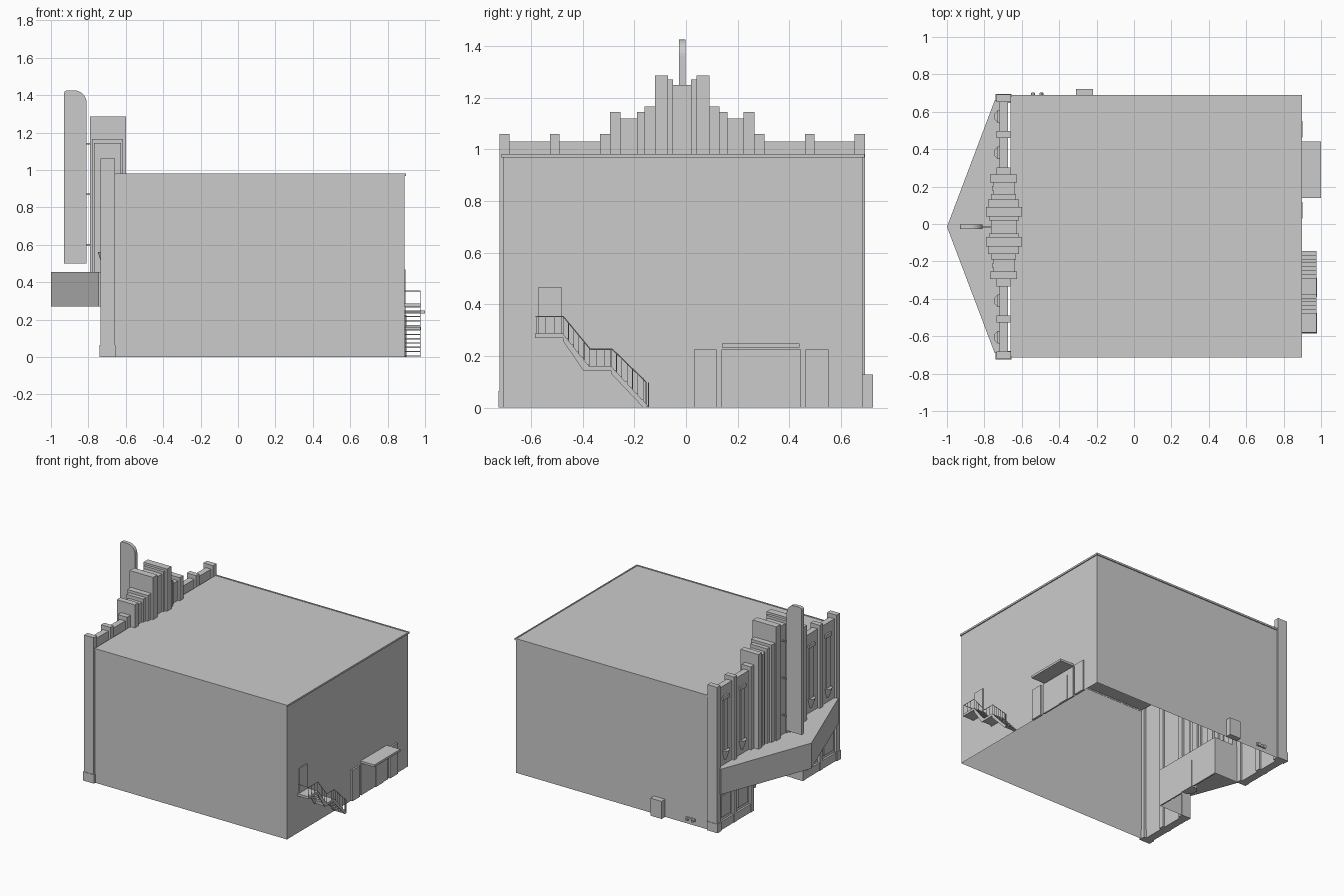
import bpy, bmesh, math
from mathutils import Vector

if "Cube" in bpy.data.objects:
    bpy.data.objects.remove(bpy.data.objects["Cube"])

C = -0.015  # facade centre line in y


def finish(name, bm):
    me = bpy.data.meshes.new(name)
    bm.to_mesh(me)
    bm.free()
    ob = bpy.data.objects.new(name, me)
    bpy.context.collection.objects.link(ob)
    return ob


def box(name, x, y, z, skip=()):
    """Box from ranges; skip lists outward directions whose face is left open."""
    bm = bmesh.new()
    bmesh.ops.create_cube(bm, size=1)
    bm.normal_update()
    gone = [f for f in bm.faces if any(f.normal.dot(Vector(s)) > 0.9 for s in skip)]
    bmesh.ops.delete(bm, geom=gone, context='FACES')
    for v in bm.verts:
        v.co = [r[0] + (p + 0.5) * (r[1] - r[0]) for p, r in zip(v.co, (x, y, z))]
    return finish(name, bm)


def pair(name, x, d, z):
    """Two boxes mirrored about the facade centre line."""
    for s, side in ((-1, "left"), (1, "right")):
        box(f"{name}_{side}", x, sorted((C + s * d[0], C + s * d[1])), z)


def prism(name, pts, vec):
    """Polygon extruded along vec."""
    bm = bmesh.new()
    f = bm.faces.new([bm.verts.new(p) for p in pts])
    r = bmesh.ops.extrude_face_region(bm, geom=[f])
    bmesh.ops.translate(bm, vec=vec, verts=[g for g in r["geom"] if isinstance(g, bmesh.types.BMVert)])
    # keep the starting cap so the solid is closed
    if not f.is_valid:
        bm.faces.new([v for v in bm.verts][:len(pts)])
    bmesh.ops.recalc_face_normals(bm, faces=bm.faces)
    return finish(name, bm)


def rod(name, a, b, r=0.002, r2=None, n=6):
    a, b = Vector(a), Vector(b)
    bm = bmesh.new()
    bmesh.ops.create_cone(bm, cap_ends=True, segments=n, radius1=r,
                          radius2=r if r2 is None else r2, depth=(b - a).length)
    q = (b - a).to_track_quat('Z', 'Y')
    for v in bm.verts:
        v.co = q @ v.co + (a + b) / 2
    return finish(name, bm)


# main hall: open underneath and behind the facade
DOWN, FRONT = (0, 0, -1), (-1, 0, 0)
box("hall_shell", (-0.66, 0.89), (-0.708, 0.683), (0, 0.977), (DOWN, FRONT))
for i, (x, y) in enumerate((((-0.655, 0.897), (-0.715, -0.706)), ((-0.655, 0.897), (0.681, 0.69)),
                            ((0.888, 0.897), (-0.706, 0.681)))):
    box(f"roof_trim_{i}", x, y, (0.968, 0.981))

# stepped facade piers: distance from centre, top height, depth range
piers = [(0.035, 0.055, 1.27, -0.775, -0.615), (0.055, 0.105, 1.285, -0.79, -0.60),
         (0.105, 0.145, 1.165, -0.78, -0.615), (0.145, 0.175, 1.145, -0.765, -0.63),
         (0.175, 0.238, 1.12, -0.75, -0.64), (0.238, 0.28, 1.145, -0.77, -0.625)]
box("centre_pier", (-0.765, -0.625), (C - 0.035, C + 0.035), (0.27, 1.25))
for i, (d0, d1, top, x0, x1) in enumerate(piers):
    pair(f"stepped_pier_{i}", (x0, x1), (d0, d1), (0.27, top))
pair("pier_rib", (-0.76, -0.74), (0.195, 0.218), (0.45, 1.12))

# side wings, pilasters and plinths
pair("wing_wall", (-0.718, -0.675), (0.28, 0.70), (0, 1.03))
pair("inner_pilaster", (-0.735, -0.66), (0.28, 0.318), (0, 1.06))
pair("middle_pilaster", (-0.735, -0.66), (0.475, 0.512), (0, 1.06))
pair("end_pilaster", (-0.735, -0.658), (0.668, 0.707), (0, 1.06))
pair("end_plinth", (-0.741, -0.654), (0.663, 0.71), (0, 0.065))
pair("wing_plinth", (-0.732, -0.71), (0.285, 0.668), (0, 0.06))
for i, d in enumerate((0.396, 0.59)):
    pair(f"poster_frame_{i}", (-0.727, -0.71), (d - 0.055, d + 0.055), (0.085, 0.24))
    pair(f"bay_strip_{i}", (-0.724, -0.71), (d - 0.022, d + 0.022), (0.54, 0.93))
    pair(f"bay_cap_{i}", (-0.73, -0.71), (d - 0.034, d + 0.034), (0.93, 0.955))
    for s in (-1, 1):
        y = C + s * d
        rod(f"sconce_{i}_{s}", (-0.715, y, 0.49), (-0.715, y, 0.56), 0.012, 0.034, 12)

# recessed entrance with doors and ticket booth
box("entrance_recess", (-0.72, -0.47), (C - 0.283, C + 0.283), (0, 0.272), (DOWN, FRONT))
for i, d in enumerate((0.06, 0.165)):
    pair(f"entrance_door_{i}", (-0.48, -0.47), (d + 0.005, d + 0.1), (0, 0.21))
    pair(f"door_handle_{i}", (-0.488, -0.48), (d + 0.02, d + 0.026), (0.07, 0.14))
booth = [(-0.465, -0.05), (-0.51, -0.05), (-0.535, -0.025), (-0.535, 0.025), (-0.51, 0.05), (-0.465, 0.05)]
prism("ticket_booth", [(x, C + y, 0) for x, y in booth], (0, 0, 0.2))
prism("ticket_booth_counter", [(x * 1.012, C + y * 1.12, 0.085) for x, y in booth], (0, 0, 0.012))

# pointed marquee canopy
prism("marquee", [(-0.70, C - 0.675, 0.27), (-0.745, C - 0.675, 0.27), (-1.0, C, 0.27),
                  (-0.745, C + 0.675, 0.27), (-0.70, C + 0.675, 0.27)], (0, 0, 0.185))

# vertical blade sign with rounded top and wall brackets
blade = [(-0.81, 0.50), (-0.93, 0.50)]
blade += [(-0.915 - 0.015 * math.cos(t), 1.41 + 0.015 * math.sin(t)) for t in (k * math.pi / 6 for k in range(4))]
blade += [(-0.875 + 0.065 * math.sin(t), 1.36 + 0.065 * math.cos(t)) for t in (k * math.pi / 16 for k in range(9))]
prism("blade_sign", [(x, C - 0.013, z) for x, z in blade], (0, 0.026, 0))
for i, z in enumerate((0.60, 0.87, 1.14)):
    box(f"sign_bracket_{i}", (-0.815, -0.76), (C - 0.004, C + 0.004), (z - 0.004, z + 0.004))

# rear exit doors and canopy
box("loading_door_frame", (0.885, 0.896), (0.138, 0.445), (0, 0.225))
box("loading_service_door", (0.89, 0.901), (0.30, 0.387), (0, 0.185))
box("rear_canopy", (0.885, 1.0), (0.14, 0.44), (0.232, 0.248))
for i, y in enumerate((0.03, 0.463)):
    box(f"rear_exit_door_{i}", (0.885, 0.902), (y, y + 0.088), (0, 0.225))

# fire escape: door, platforms, steps, stringers
box("escape_door", (0.885, 0.896), (-0.57, -0.482), (0.285, 0.468))
box("escape_platform", (0.888, 0.978), (-0.585, -0.475), (0.27, 0.287))
box("escape_landing", (0.888, 0.978), (-0.39, -0.29), (0.143, 0.16))
flights = [(-0.475, 0.285, -0.375, 0.16, 5), (-0.29, 0.16, -0.145, 0.0, 7)]
X = 0.975
for k, (y0, z0, y1, z1, n) in enumerate(flights):
    dy, dz = (y1 - y0) / n, (z1 - z0) / n
    for i in range(n):
        z = z0 + dz * (i + 0.6)
        box(f"step_{k}_{i}", (0.892, 0.975), (y0 + dy * i, y0 + dy * (i + 1)), (z - 0.006, z))
    for x in (0.892, 0.973):
        prism(f"stringer_{k}_{x}", [(x, y0, z0), (x, y1, max(z1, 0.004)), (x, y1 - 0.02, max(z1 - 0.02, 0)),
                                    (x, y0, z0 - 0.028)], (0.004, 0, 0))
    # sloped handrail posts
    for i in range(0, n + 1):
        y, z = y0 + dy * i, z0 + dz * i
        rod(f"rail_post_{k}_{i}", (X, y, z), (X, y, z + 0.068 + 0.03 * (k * i / n)), 0.0014)

# handrail following both flights
path = [(0.893, -0.58, 0.353), (X, -0.58, 0.353), (X, -0.475, 0.353), (X, -0.37, 0.226), (X, -0.285, 0.226),
        (X, -0.155, 0.10), (X, -0.155, 0.0)]
for i in range(len(path) - 1):
    rod(f"handrail_{i}", path[i], path[i + 1], 0.0022)
for i, (y, z0, z1) in enumerate(((-0.58, 0.27, 0.353), (-0.545, 0.285, 0.353), (-0.51, 0.285, 0.353),
                                 (-0.345, 0.16, 0.226), (-0.315, 0.16, 0.226))):
    rod(f"platform_post_{i}", (X, y, z0), (X, y, z1), 0.0014)

# utility cabinet and twin pipe inlet on the +y wall
box("utility_cabinet", (-0.31, -0.22), (0.68, 0.723), (0, 0.128))
box("inlet_plate", (-0.555, -0.48), (0.68, 0.69), (0.03, 0.05))
for i, x in enumerate((-0.54, -0.495)):
    rod(f"pipe_inlet_{i}", (x, 0.68, 0.04), (x, 0.7, 0.036), 0.012, n=10)
